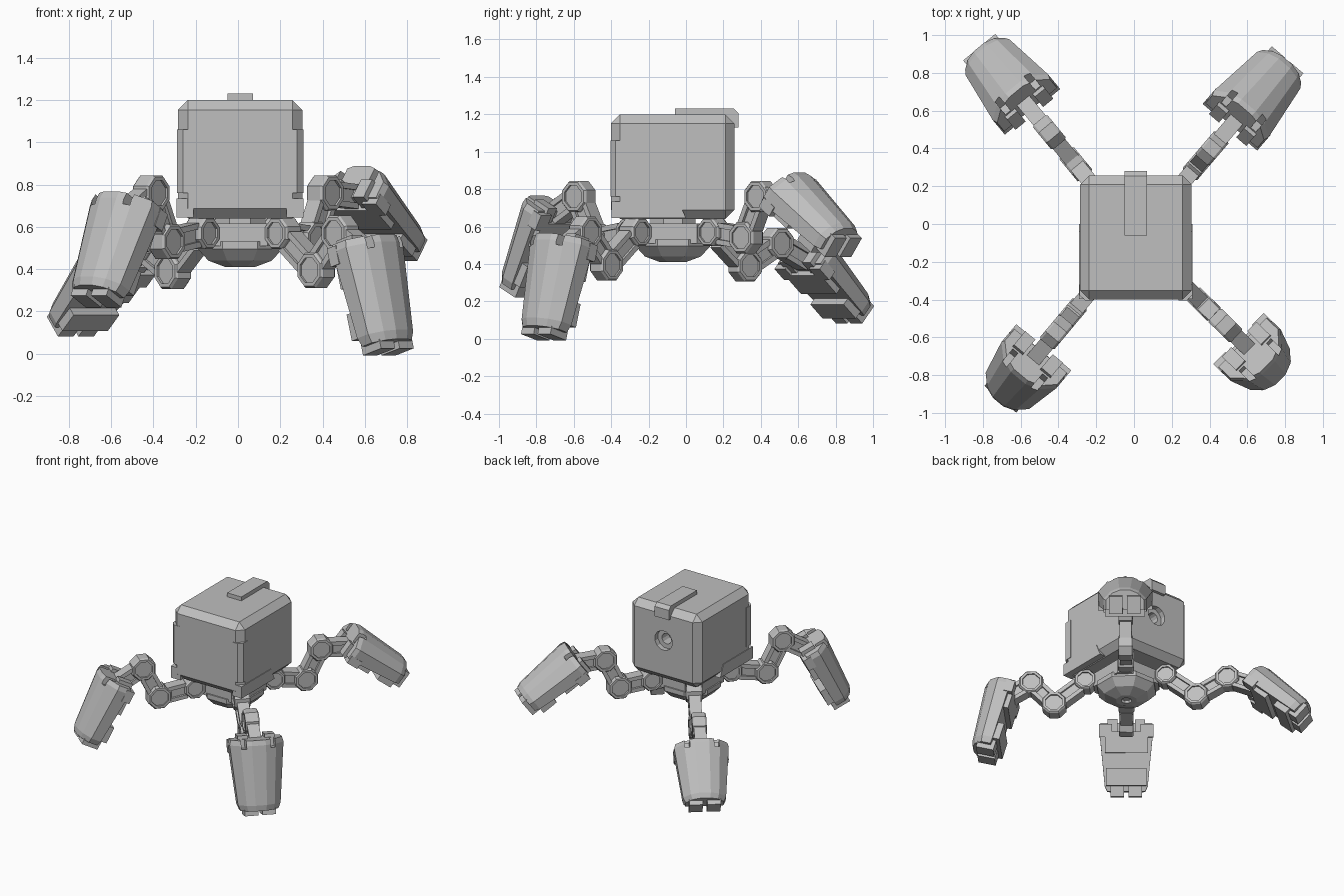
import bpy, bmesh
from math import cos, sin, pi
from mathutils import Vector

if "Cube" in bpy.data.objects:
    bpy.data.objects.remove(bpy.data.objects["Cube"])

grey = bpy.data.materials.new("armour_grey")
grey.use_nodes = True
grey.diffuse_color = (0.52, 0.52, 0.52, 1)
grey.node_tree.nodes["Principled BSDF"].inputs["Base Color"].default_value = (0.52, 0.52, 0.52, 1)


def loft(name, loops):
    """Skin a row of matching loops and cap both ends."""
    bm = bmesh.new()
    rings = [[bm.verts.new(p) for p in loop] for loop in loops]
    n = len(rings[0])
    for a, b in zip(rings, rings[1:]):
        for i in range(n):
            bm.faces.new((a[i], a[(i + 1) % n], b[(i + 1) % n], b[i]))
    bm.faces.new(rings[0])
    bm.faces.new(rings[-1])
    bmesh.ops.recalc_face_normals(bm, faces=bm.faces)
    me = bpy.data.meshes.new(name)
    bm.to_mesh(me)
    bm.free()
    me.materials.append(grey)
    ob = bpy.data.objects.new(name, me)
    bpy.context.collection.objects.link(ob)
    return ob


def cut(ob, cutter):
    mod = ob.modifiers.new("cut", "BOOLEAN")
    mod.operation = "DIFFERENCE"
    mod.solver = "EXACT"
    mod.object = cutter
    cutter.hide_render = True
    cutter.hide_viewport = True
    cutter.display_type = "WIRE"


CX, CY = 0.01, -0.07

# Body: chamfered box with a stepped round port in the back
x0, x1 = CX - 0.295, CX + 0.295
body = loft("body", [[(x0, -0.4, z), (x1, -0.4, z), (x1, 0.258, z), (x0, 0.258, z)] for z in (0.64, 1.2)])
bev = body.modifiers.new("chamfer", "BEVEL")
bev.width = 0.048
bev.segments = 1


def back_disc(name, r, y0, y1):
    return loft(name, [[(CX + r * cos(pi * (i + .5) / 6), y, 0.95 + r * sin(pi * (i + .5) / 6))
                        for i in range(12)] for y in (y0, y1)])


cut(body, back_disc("port_cutter", 0.075, 0.22, 0.3))
cut(body, back_disc("port_core_cutter", 0.04, 0.14, 0.28))

# Strap over the top and down the back
strap = [(-0.06, 1.19), (-0.06, 1.23), (0.255, 1.23), (0.28, 1.205), (0.28, 1.13), (0.25, 1.13), (0.2, 1.19)]
loft("top_strap", [[(x, y, z) for y, z in strap] for x in (-0.05, 0.07)])

# Corner guards and lower side skirts
for side, label in ((1, "left"), (-1, "right")):
    guard = [(0.225, -0.404), (0.27, -0.404), (0.299, -0.376), (0.299, -0.32), (0.225, -0.32)]
    loft(label + "_corner_guard", [[(CX + side * x, y, z) for x, y in guard] for z in (0.76, 1.06)])
    skirt = [(-0.398, 0.645), (-0.398, 0.735), (-0.04, 0.735), (0, 0.645)]
    loft(label + "_skirt", [[(CX + side * x, y, z) for y, z in skirt] for x in (0.22, 0.3)])


# Hub: corner-cut plate over a faceted bowl
def hub_ring(r, flat, z):
    pts = [(r, -flat), (r, flat), (flat, r), (-flat, r), (-r, flat), (-r, -flat), (-flat, -r), (flat, -r)]
    return [(CX + x, CY + y, z) for x, y in pts]


loft("hub_neck", [hub_ring(0.12, 0.05, z) for z in (0.56, 0.67)])
loft("hub_plate", [hub_ring(0.19, 0.13, z) for z in (0.51, 0.615)])
loft("hub_bowl", [hub_ring(*p) for p in
                  ((0.2, 0.083, 0.53), (0.2, 0.083, 0.495), (0.15, 0.062, 0.44), (0.07, 0.03, 0.41),
                   (0.035, 0.015, 0.41), (0.035, 0.015, 0.43))])


class Frame:
    """Axes of one leg piece: along it, outward, and across."""

    def __init__(self, start, end, across):
        self.o = start
        self.length = (end - start).length
        self.a = (end - start).normalized()
        self.w = across
        self.n = across.cross(self.a)

    def at(self, a, n, w):
        return self.o + self.a * a + self.n * n + self.w * w

    def block(self, name, a, n, w):
        return loft(name, [[self.at(a[i], n[j], v) for i, j in ((0, 0), (1, 0), (1, 1), (0, 1))] for v in w])


def joint(name, c, out, across, r, half):
    def ring(k, v):
        return [c + across * v + (out * cos(t) + Vector((0, 0, 1)) * sin(t)) * r * k
                for t in [pi * (i + .5) / 4 for i in range(8)]]
    lip = half - 0.012
    loft(name, [ring(.7, -lip), ring(.7, -half), ring(.9, -half), ring(1, -lip),
                ring(1, lip), ring(.9, half), ring(.7, half), ring(.7, lip)])


def link(name, p, q, across):
    f = Frame(p, q, across)
    f.block(name + "_web", (0.02, f.length - 0.02), (-0.04, 0.04), (-0.025, 0.025))
    for s, label in ((1, "upper"), (-1, "lower")):
        f.block(name + "_" + label + "_rail", (0.06, f.length - 0.06), sorted((s * 0.03, s * 0.058)), (-0.042, 0.042))


def foot(name, p, q, across):
    f = Frame(p, q, across)
    L = f.length
    # Faceted tapering shell
    half = [(0.19, -0.06), (0.19, 0.035), (0.125, 0.105), (0.05, 0.135)]
    section = half + [(-w, n) for w, n in reversed(half)]
    shell = loft(name + "_shell", [[f.at(t * L, n * k, w * k) for w, n in section]
                                   for t, k in ((-.02, .95), (.05, 1), (.87, .79), (.95, .7))])
    # Slots in the upper rim, toes, and stepped cuffs
    for s, label in ((1, "left"), (-1, "right")):
        cut(shell, f.block(name + "_" + label + "_slot_cutter", (-0.05, 0.05), (0.04, 0.2),
                           sorted((s * 0.085, s * 0.12))))
        f.block(name + "_" + label + "_toe", (0.86 * L, L + 0.01), (-0.07, 0.055), sorted((s * 0.015, s * 0.11)))
        f.block(name + "_" + label + "_cuff", (0, 0.09), (-0.09, -0.03), sorted((s * 0.1, s * 0.19)))
        f.block(name + "_" + label + "_cuff_step", (-0.035, 0.08), (-0.075, 0.03), sorted((s * 0.06, s * 0.13)))
    f.block(name + "_calf_plate", (0.05, 0.2), (-0.09, -0.03), (-0.15, 0.15))
    f.block(name + "_heel", (0.62 * L, 0.87 * L), (-0.095, 0), (-0.14, 0.14))


# Legs: heading, then knee, ankle, foot top and foot tip as (reach, height)
legs = {
    "front_left": ((.71, -.70), (.505, .395), (.665, .57), (.85, .52), (.99, .02)),
    "back_left": ((.65, .76), (.515, .54), (.62, .76), (.82, .78), (1.195, .50)),
    "back_right": ((-.635, .77), (.50, .39), (.72, .51), (.92, .44), (1.26, .14)),
    "front_right": ((-.64, -.765), (.54, .53), (.655, .76), (.84, .70), (1.065, .26)),
}
for name, (heading, *path) in legs.items():
    out = Vector((*heading, 0)).normalized()
    across = out.cross(Vector((0, 0, 1)))
    hip, knee, ankle, top, tip = [Vector((CX, CY, z)) + out * r for r, z in [(0.285, 0.57)] + path]
    joint(name + "_hip", hip, out, across, 0.08, 0.055)
    joint(name + "_knee", knee, out, across, 0.09, 0.05)
    joint(name + "_ankle", ankle, out, across, 0.09, 0.05)
    link(name + "_upper_link", hip, knee, across)
    link(name + "_lower_link", knee, ankle, across)
    link(name + "_ankle_link", ankle, top + (tip - top) * 0.15, across)
    # Across points so that the outward axis faces away from the hub
    side = across if across.cross(tip - top).dot(out) > 0 else -across
    foot(name + "_foot", top, tip, side)
